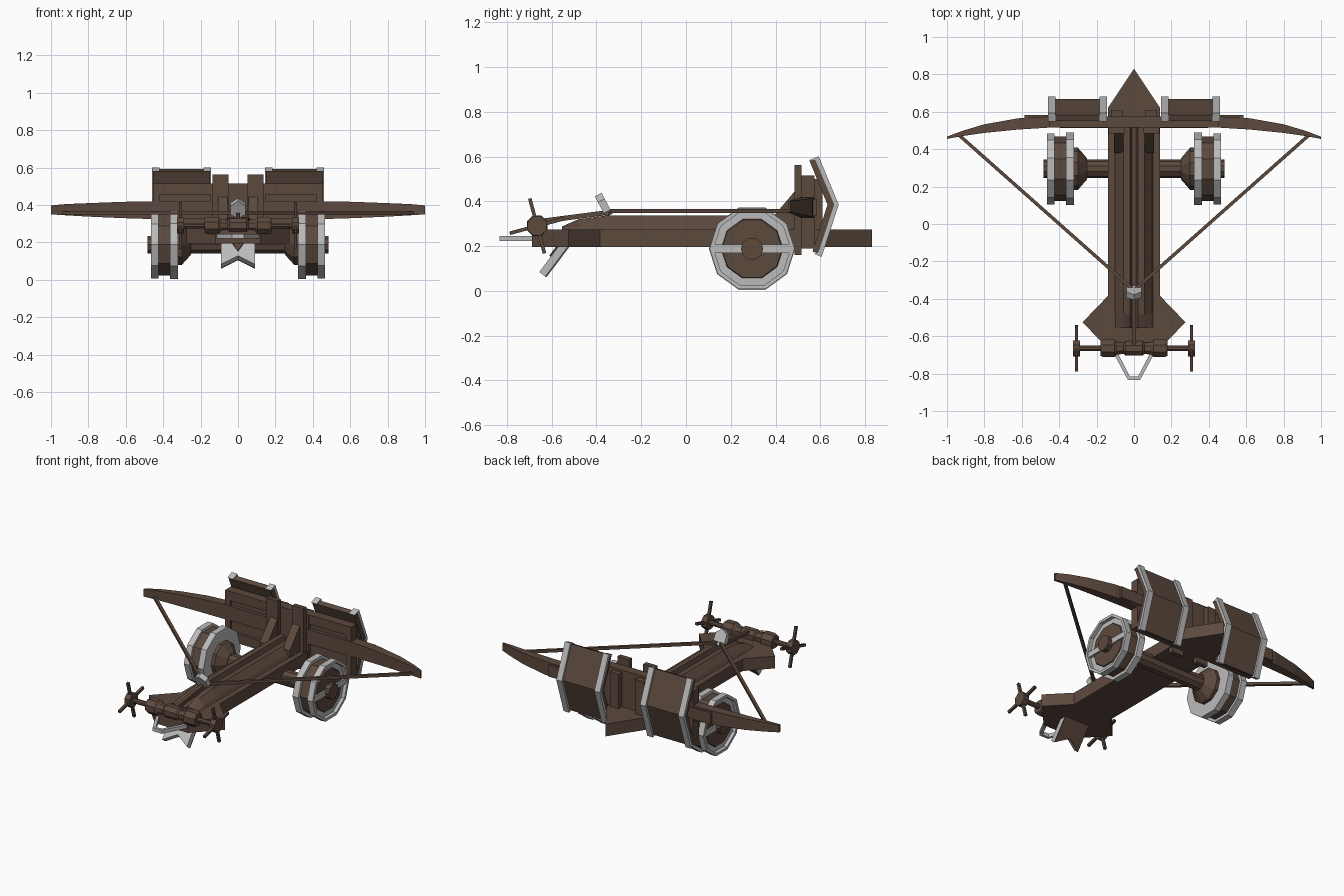
import bpy, bmesh, math
from mathutils import Vector

if "Cube" in bpy.data.objects:
    bpy.data.objects.remove(bpy.data.objects["Cube"])


def material(name, rgb):
    m = bpy.data.materials.new(name)
    m.diffuse_color = (*rgb, 1)
    m.use_nodes = True
    m.node_tree.nodes["Principled BSDF"].inputs["Base Color"].default_value = m.diffuse_color
    return m


WOOD = material("dark wood", (0.108, 0.067, 0.048))
IRON = material("pale iron", (0.50, 0.50, 0.50))


def loft(name, rings, mat):
    """Join a list of equal-length vertex rings and cap both ends."""
    bm = bmesh.new()
    rows = [[bm.verts.new(p) for p in r] for r in rings]
    n = len(rows[0])
    for a, b in zip(rows, rows[1:]):
        for i in range(n):
            bm.faces.new((a[i], a[(i + 1) % n], b[(i + 1) % n], b[i]))
    bm.faces.new(rows[0])
    bm.faces.new(rows[-1])
    bmesh.ops.recalc_face_normals(bm, faces=bm.faces)
    me = bpy.data.meshes.new(name)
    bm.to_mesh(me)
    bm.free()
    me.materials.append(mat)
    ob = bpy.data.objects.new(name, me)
    bpy.context.collection.objects.link(ob)
    return ob


def prism(name, pts, axis, a, b, mat):
    """Extrude (y, z) points along x, or (x, y) points along z."""
    put = (lambda p, t: (t, *p)) if axis == "x" else (lambda p, t: (*p, t))
    return loft(name, [[put(p, t) for p in pts] for t in (a, b)], mat)


def box(name, x, y, z, mat):
    return prism(name, [(x[0], y[0]), (x[1], y[0]), (x[1], y[1]), (x[0], y[1])], "z", *z, mat)


def lathe(name, prof, y, z, n, mat, s=1, turn=0):
    """Turn (x, radius) steps around a line along x."""
    ang = [turn + 2 * math.pi * i / n for i in range(n)]
    return loft(name, [[(s * x, y + r * math.cos(t), z + r * math.sin(t)) for t in ang]
                       for x, r in prof], mat)


def rod(name, a, b, w, mat):
    """Square bar between two points."""
    a, b = Vector(a), Vector(b)
    d = (b - a).normalized()
    u = d.cross(Vector((0, 0, 1)) if abs(d.z) < 0.9 else Vector((1, 0, 0))).normalized() * w / 2
    v = d.cross(u)
    return loft(name, [[p + u + v, p - u + v, p - u - v, p + u - v] for p in (a, b)], mat)


# Base beam with pointed back and flared front
half = [(0.14, 0.62), (0.14, -0.385), (0.275, -0.525), (0.12, -0.687)]
prism("base_beam", [(0, 0.83)] + half + [(-x, y) for x, y in reversed(half)], "z", 0.195, 0.275, WOOD)

# Grooved stock with a sloped front end
section = lambda y, h: [(-0.105, y, 0.27), (0.105, y, 0.27), (0.09, y, 0.28 + 0.3 * h), (0.055, y, 0.285 + h),
                        (0.022, y, 0.285 + h), (0.012, y, 0.28 + 0.4 * h), (-0.012, y, 0.28 + 0.4 * h),
                        (-0.022, y, 0.285 + h), (-0.055, y, 0.285 + h), (-0.09, y, 0.28 + 0.3 * h)]
loft("stock", [section(-0.555, 0.002), section(-0.48, 0.035), section(-0.35, 0.052), section(0.53, 0.052)], WOOD)

# Axle
Y, Z = 0.295, 0.188
lathe("axle", [(-0.485, 0.05), (0.485, 0.05)], Y, Z, 10, WOOD)

# Bow centre block
box("bow_centre", (-0.15, 0.15), (0.515, 0.575), (0.2, 0.515), WOOD)

for s, side in ((-1, "left"), (1, "right")):
    # Wheel: wooden core, two open iron rims, a cross bar and inner hub
    lathe("wheel_core_" + side, [(0.335, 0.172), (0.44, 0.172), (0.44, 0.14), (0.45, 0.135)],
          Y, Z, 10, WOOD, s)
    for k, (a, b, r) in enumerate(((0.322, 0.363, 0.193), (0.425, 0.465, 0.19))):
        lathe(f"wheel_rim_{side}_{k}", [(a, 0.165), (a, r), (b, r), (b, 0.172), (a + 0.018, 0.172)],
              Y, Z, 10, IRON, s)
    box("wheel_bar_" + side, (s * 0.44, s * 0.46), (Y - 0.18, Y + 0.18), (Z - 0.018, Z + 0.018), IRON)
    lathe("wheel_hub_" + side, [(0.25, 0.055), (0.30, 0.113), (0.34, 0.113)], Y, Z, 10, WOOD, s)

    # Posts in front of and behind the bow, with a sloped brace
    box("front_post_" + side, (s * 0.052, s * 0.135), (0.485, 0.516), (0.16, 0.562), WOOD)
    box("rear_post_" + side, (s * 0.06, s * 0.122), (0.575, 0.61), (0.27, 0.50), WOOD)
    prism("post_brace_" + side, [(0.38, 0.27), (0.38, 0.32), (0.49, 0.45), (0.49, 0.27)], "x",
          s * 0.055, s * 0.108, WOOD)

    # Panel behind the bow, with a raised border
    box("panel_" + side, (s * 0.14, s * 0.455), (0.535, 0.575), (0.19, 0.515), WOOD)
    for k, (zl, zh) in enumerate(((0.19, 0.25), (0.455, 0.515))):
        box(f"panel_border_{side}_{k}", (s * 0.14, s * 0.455), (0.517, 0.54), (zl, zh), WOOD)
    box("panel_edge_" + side, (s * 0.42, s * 0.455), (0.517, 0.54), (0.25, 0.455), WOOD)

    # Bow arm and its reinforcing block
    arm = [(0.14, 0.513, 0.575, 0.325, 0.42), (0.46, 0.515, 0.575, 0.325, 0.42),
           (0.62, 0.505, 0.565, 0.33, 0.417), (0.8, 0.487, 0.533, 0.338, 0.41),
           (0.92, 0.47, 0.497, 0.345, 0.405), (1.0, 0.455, 0.467, 0.35, 0.398)]
    loft("bow_arm_" + side, [[(s * x, f, l), (s * x, b, l), (s * x, b, h), (s * x, f, h)]
                             for x, f, b, l, h in arm], WOOD)
    box("arm_block_" + side, (s * 0.4, s * 0.585), (0.53, 0.583), (0.335, 0.41), WOOD)

    # Bent shield with iron bands over its outside
    prism("shield_" + side, [(0.552, 0.58), (0.582, 0.592), (0.668, 0.385), (0.596, 0.165),
                             (0.565, 0.175), (0.632, 0.385)], "x", s * 0.15, s * 0.455, WOOD)
    for k, x in enumerate((0.145, 0.42)):
        prism(f"shield_band_{side}_{k}", [(0.548, 0.583), (0.593, 0.601), (0.682, 0.385), (0.606, 0.152),
                                          (0.572, 0.165), (0.592, 0.172), (0.662, 0.385), (0.578, 0.584)],
              "x", s * x, s * (x + 0.04), IRON)

    # Bow string
    rod("bow_string_" + side, (s * 0.935, 0.475, 0.357), (s * 0.01, -0.345, 0.357), 0.018, WOOD)

    # Winch handle: four spokes
    for k in range(4):
        t = math.radians(15 + 90 * k)
        rod(f"winch_spoke_{side}_{k}", (s * 0.307, -0.665, 0.29),
            (s * 0.307, -0.665 + 0.127 * math.cos(t), 0.29 + 0.127 * math.sin(t)), 0.016, WOOD)

# Winch drum and shaft
steps = [(0.045, 0.042), (0.055, 0.032), (0.09, 0.036), (0.105, 0.05), (0.165, 0.05), (0.18, 0.042),
         (0.18, 0.016), (0.288, 0.016), (0.288, 0.046), (0.326, 0.046)]
lathe("winch", [(-x, r) for x, r in reversed(steps)] + steps, -0.665, 0.29, 8, WOOD, 1, math.pi / 8)
rod("winch_rope", (0, -0.64, 0.312), (0, -0.345, 0.35), 0.022, WOOD)

# Hooked iron plate holding the string
hook = prism("string_catch", [(-0.04, 0.02), (0, 0), (0.04, 0.02), (0.04, 0.075), (0, 0.105), (-0.04, 0.075)],
             "z", 0, 0.034, IRON)
hook.location = (0, -0.328, 0.345)
hook.rotation_euler.x = math.radians(118)

# Iron foot loop at the front
loop = [(0.115, -0.68), (0.033, -0.833), (-0.033, -0.833), (-0.115, -0.68),
        (-0.092, -0.68), (-0.022, -0.815), (0.022, -0.815), (0.092, -0.68)]
prism("foot_loop", loop, "z", 0.222, 0.246, IRON)

# Forked iron foot under the front with wooden backing
fork = [(-0.09, 0.18), (-0.09, 0), (0, 0.055), (0.09, 0), (0.09, 0.18)]
parts = [prism("forked_foot", fork, "z", 0, 0.032, IRON),
         prism("foot_backing", fork, "z", -0.008, 0, WOOD),
         prism("foot_wedge", [(-0.05, 0.17), (0, 0.085), (0.05, 0.17)], "z", 0.03, 0.04, WOOD)]
for p in parts:
    p.location = (0, -0.63, 0.065)
    p.rotation_euler.x = math.radians(53)
